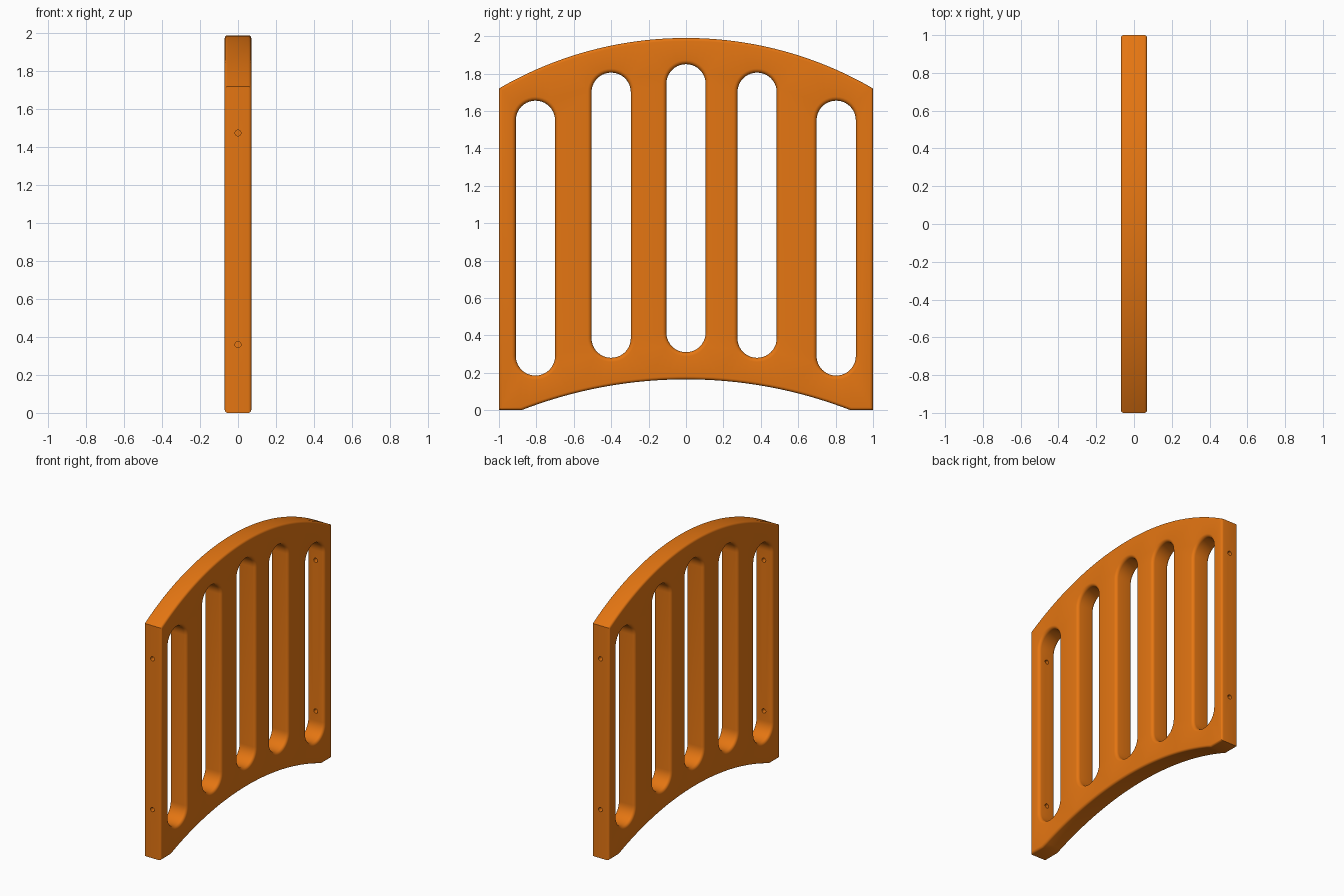
import bpy, bmesh, math
from mathutils import Vector, Matrix

if "Cube" in bpy.data.objects:
    bpy.data.objects.remove(bpy.data.objects["Cube"])

HALF = 0.07          # half thickness along x
SLOT_R = 0.105       # slot half width
FILLET_OUT, FILLET_SLOT = 0.016, 0.022

orange = bpy.data.materials.new("orange plastic")
orange.diffuse_color = (0.78, 0.18, 0.006, 1)
orange.use_nodes = True
orange.node_tree.nodes["Principled BSDF"].inputs["Base Color"].default_value = orange.diffuse_color


def arc(half_chord, z_end, z_mid, n):
    """Points of a shallow arch, from -y to +y."""
    sag = z_mid - z_end
    r = (half_chord ** 2 + sag ** 2) / (2 * sag)
    a = math.asin(half_chord / r)
    return [Vector((r * math.sin(t), z_mid - r + r * math.cos(t)))
            for t in (-a + 2 * a * i / n for i in range(n + 1))]


# Outer outline, counter-clockwise in (y, z)
outline = ([Vector((-1, 0))] + arc(0.88, 0.0, 0.165, 40) + [Vector((1, 0))]
           + arc(1.0, 1.72, 1.99, 48)[::-1])


def outline_ring(inset):
    pts, n = [], len(outline)
    for i, p in enumerate(outline):
        d0 = (p - outline[i - 1]).normalized()
        d1 = (outline[(i + 1) % n] - p).normalized()
        n0, n1 = Vector((-d0.y, d0.x)), Vector((-d1.y, d1.x))
        pts.append(p + (n0 + n1) * inset / (1 + n0.dot(n1)))
    return pts


def slot_ring(y, z0, z1, grow):
    r, n = SLOT_R + grow, 20
    top = [Vector((y + r * math.cos(math.pi * i / n),
                   z1 - SLOT_R + r * math.sin(math.pi * i / n))) for i in range(n + 1)]
    low = [Vector((y - r * math.cos(math.pi * i / n),
                   z0 + SLOT_R - r * math.sin(math.pi * i / n))) for i in range(n + 1)]
    return top + low


def rounded_wall(bm, ring, fillet, steps=5):
    """Wall following ring(inset), rounded over to both faces; returns rim edges."""
    prof = [(fillet * (1 - math.cos(t)), HALF - fillet + fillet * math.sin(t))
            for t in (math.pi / 2 * i / steps for i in range(steps + 1))]
    levels = [(e, -x) for e, x in prof[::-1]] + prof
    rows = [[bm.verts.new((x, p.x, p.y)) for p in ring(e)] for e, x in levels]
    for a, b in zip(rows, rows[1:]):
        for i in range(len(a)):
            j = (i + 1) % len(a)
            bm.faces.new((a[i], a[j], b[j], b[i]))
    return [[bm.edges.get((row[i - 1], row[i])) for i in range(len(row))]
            for row in (rows[0], rows[-1])]


# Panel with rounded slots
bm = bmesh.new()
back, front = rounded_wall(bm, outline_ring, FILLET_OUT)
for y, z0, z1 in ((-0.805, 0.185, 1.655), (-0.4, 0.28, 1.805), (0, 0.31, 1.85),
                  (0.38, 0.28, 1.805), (0.803, 0.185, 1.655)):
    b, f = rounded_wall(bm, lambda e: slot_ring(y, z0, z1, e), FILLET_SLOT)
    back += b
    front += f
for rim in (back, front):
    bmesh.ops.triangle_fill(bm, edges=rim, use_beauty=True, use_dissolve=False)
bmesh.ops.recalc_face_normals(bm, faces=bm.faces)
mesh = bpy.data.meshes.new("slatted_panel")
bm.to_mesh(mesh)
bm.free()
panel = bpy.data.objects.new("slatted_panel", mesh)
bpy.context.collection.objects.link(panel)
mesh.materials.append(orange)

# Screw holes through the side rails
bm = bmesh.new()
for y in (-0.97, 0.97):
    for z in (0.36, 1.475):
        bmesh.ops.create_cone(bm, cap_ends=True, segments=20, radius1=0.016, radius2=0.016,
                              depth=0.2, matrix=Matrix.Translation((0, y, z))
                              @ Matrix.Rotation(math.pi / 2, 4, 'X'))
cut_mesh = bpy.data.meshes.new("screw_hole_cutter")
bm.to_mesh(cut_mesh)
bm.free()
cut_mesh.materials.append(orange)
cutter = bpy.data.objects.new("screw_hole_cutter", cut_mesh)
bpy.context.collection.objects.link(cutter)
cutter.hide_render = True

bpy.context.view_layer.objects.active = panel
panel.select_set(True)
mod = panel.modifiers.new("screw_holes", 'BOOLEAN')
mod.operation = 'DIFFERENCE'
mod.solver = 'EXACT'
mod.object = cutter
bpy.ops.object.modifier_apply(modifier=mod.name)
bpy.data.objects.remove(cutter)
bpy.ops.object.shade_smooth_by_angle(angle=math.radians(30))
